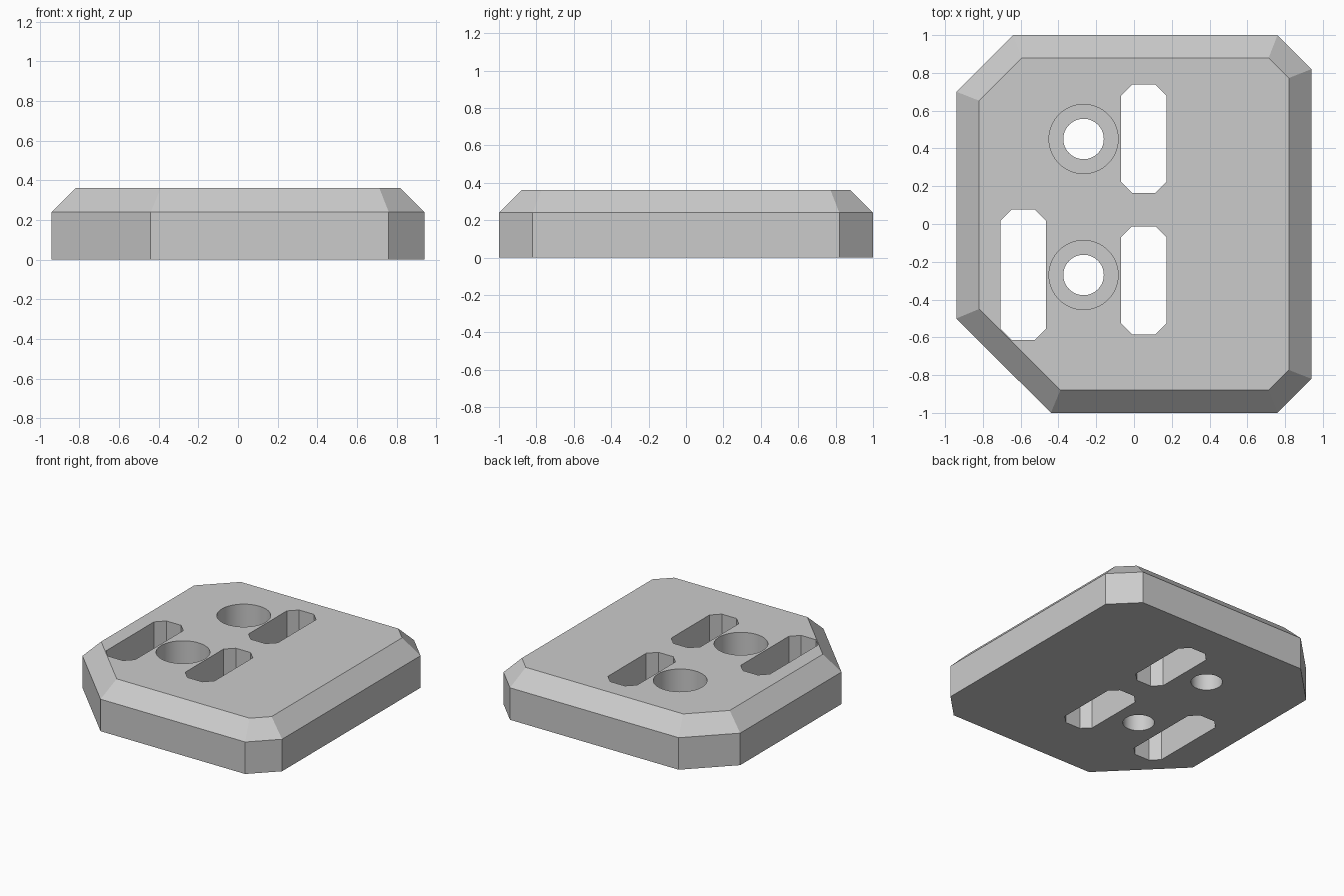
import bpy
import bmesh
from math import cos, sin, pi, radians

cube = bpy.data.objects.get("Cube")
if cube:
    bpy.data.objects.remove(cube, do_unlink=True)

grey = bpy.data.materials.new("plain grey")
grey.use_nodes = True
colour = (0.6, 0.6, 0.6, 1)
grey.diffuse_color = colour
grey.node_tree.nodes["Principled BSDF"].inputs["Base Color"].default_value = colour

HEIGHT, RIM, SEAT = 0.36, 0.24, 0.16


def loft(name, levels):
    """Closed solid through matching outlines, each given as (z, points)."""
    bm = bmesh.new()
    rings = [[bm.verts.new((x, y, z)) for x, y in pts] for z, pts in levels]
    bm.faces.new(rings[0][::-1])
    bm.faces.new(rings[-1])
    for low, high in zip(rings, rings[1:]):
        for i in range(len(low)):
            j = (i + 1) % len(low)
            bm.faces.new((low[i], low[j], high[j], high[i]))
    bmesh.ops.recalc_face_normals(bm, faces=bm.faces)
    mesh = bpy.data.meshes.new(name)
    bm.to_mesh(mesh)
    bm.free()
    mesh.materials.append(grey)
    obj = bpy.data.objects.new(name, mesh)
    bpy.context.collection.objects.link(obj)
    return obj


def clipped_box(x0, x1, y0, y1, sw, se, ne, nw):
    """Rectangle with its four corners cut at 45 degrees."""
    return [(x0 + sw, y0), (x1 - se, y0), (x1, y0 + se), (x1, y1 - ne),
            (x1 - ne, y1), (x0 + nw, y1), (x0, y1 - nw), (x0, y0 + sw)]


def circle(x, y, r, n=64):
    return [(x + r * cos(2 * pi * i / n), y + r * sin(2 * pi * i / n)) for i in range(n)]


# Plate with a chamfered top rim
outer = clipped_box(-0.94, 0.94, -1, 1, 0.5, 0.18, 0.18, 0.3)
inner = clipped_box(-0.82, 0.82, -0.88, 0.88, 0.43, 0.107, 0.107, 0.227)
plate = loft("mounting_plate", [(0, outer), (RIM, outer), (HEIGHT, inner)])

# Through slots
cutters = []
for x0, x1, y0, y1 in ((-0.07, 0.173, 0.165, 0.738),
                       (-0.07, 0.173, -0.585, -0.012),
                       (-0.708, -0.465, -0.614, 0.076)):
    pts = clipped_box(x0, x1, y0, y1, 0.06, 0.06, 0.06, 0.06)
    cutters.append(loft("slot_cutter", [(-0.1, pts), (HEIGHT + 0.1, pts)]))

# Counterbored screw holes
for y in (0.45, -0.27):
    narrow, wide = circle(-0.267, y, 0.107), circle(-0.267, y, 0.183)
    cutters.append(loft("screw_hole_cutter", [
        (-0.1, narrow), (SEAT, narrow), (SEAT, wide), (HEIGHT + 0.1, wide)]))

for cutter in cutters:
    cutter.hide_render = True
    mod = plate.modifiers.new("cut", 'BOOLEAN')
    mod.operation = 'DIFFERENCE'
    mod.solver = 'EXACT'
    mod.object = cutter

# Apply the cuts and discard the cutters
bpy.ops.object.select_all(action='DESELECT')
plate.select_set(True)
bpy.context.view_layer.objects.active = plate
for mod in list(plate.modifiers):
    bpy.ops.object.modifier_apply(modifier=mod.name)
for cutter in cutters:
    bpy.data.objects.remove(cutter, do_unlink=True)

bpy.ops.object.shade_smooth_by_angle(angle=radians(20))
